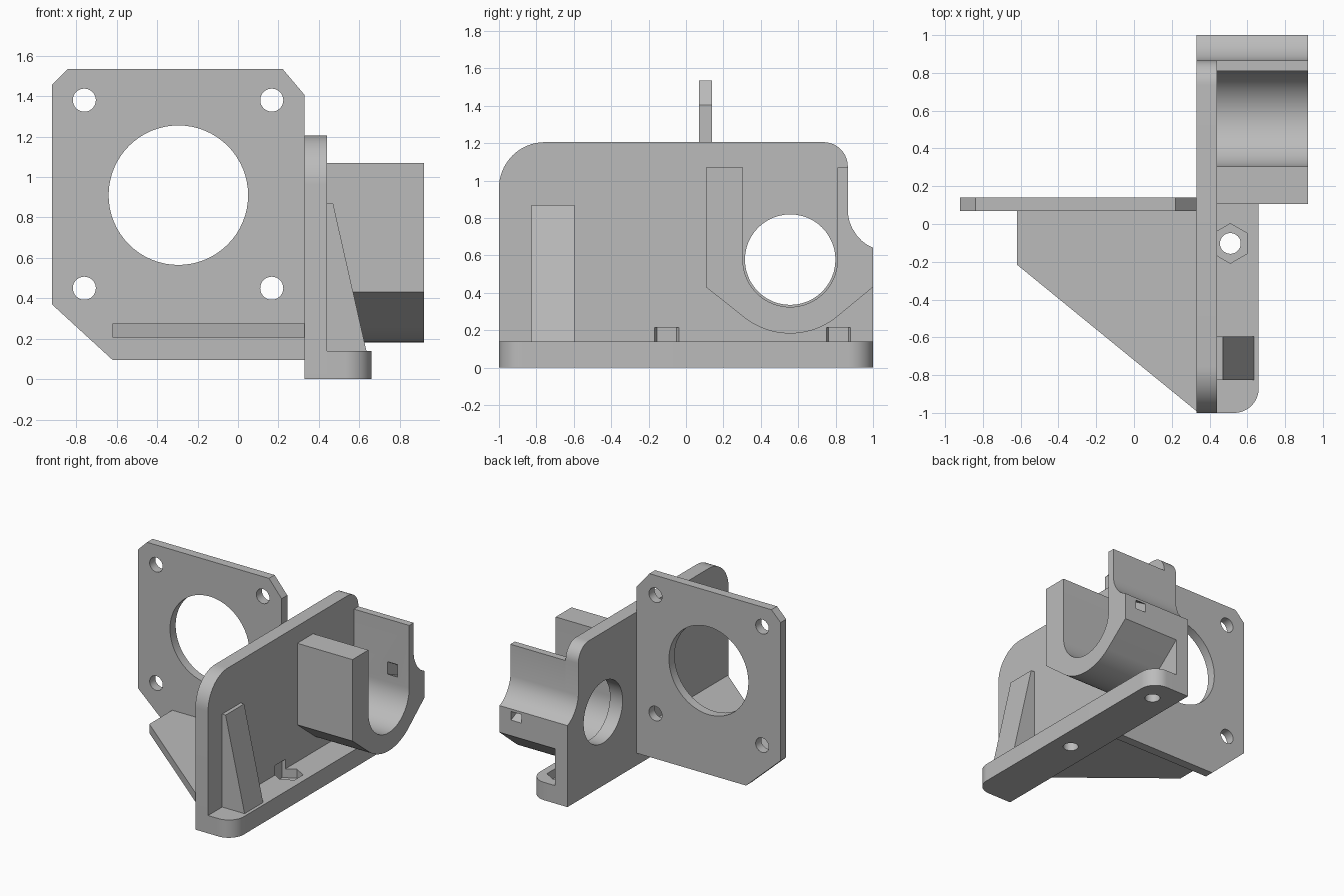
import bpy, bmesh
from math import sin, cos, radians

cube = bpy.data.objects.get("Cube")
if cube:
    bpy.data.objects.remove(cube, do_unlink=True)

grey = bpy.data.materials.new("plain grey")
grey.use_nodes = True
COLOUR = (0.5, 0.5, 0.5, 1)
grey.diffuse_color = COLOUR
grey.node_tree.nodes["Principled BSDF"].inputs["Base Color"].default_value = COLOUR


def arc(cx, cy, r, start, end, steps=16):
    """Points along an arc, angles in degrees."""
    angles = [radians(start + (end - start) * i / steps) for i in range(steps + 1)]
    return [(cx + r * cos(a), cy + r * sin(a)) for a in angles]


def circle(cx, cy, r, sides=48, turn=0):
    return arc(cx, cy, r, turn, turn + 360, sides)[:-1]


def prism(name, outline, axis, low, high):
    """Extrude a flat outline along one axis from low to high."""
    place = {"x": lambda a, b, t: (t, a, b),
             "y": lambda a, b, t: (a, t, b),
             "z": lambda a, b, t: (a, b, t)}[axis]
    bm = bmesh.new()
    rings = [[bm.verts.new(place(a, b, t)) for a, b in outline] for t in (low, high)]
    bm.faces.new(rings[0])
    bm.faces.new(rings[1])
    count = len(outline)
    for i in range(count):
        j = (i + 1) % count
        bm.faces.new((rings[0][i], rings[0][j], rings[1][j], rings[1][i]))
    bmesh.ops.recalc_face_normals(bm, faces=bm.faces)
    mesh = bpy.data.meshes.new(name)
    bm.to_mesh(mesh)
    bm.free()
    mesh.materials.append(grey)
    obj = bpy.data.objects.new(name, mesh)
    bpy.context.collection.objects.link(obj)
    return obj


def activate(obj):
    bpy.ops.object.select_all(action="DESELECT")
    obj.select_set(True)
    bpy.context.view_layer.objects.active = obj


def cut(obj, outline, axis, low, high):
    """Remove a prism from an object."""
    cutter = prism("cutter", outline, axis, low, high)
    cutter.hide_render = True
    mod = obj.modifiers.new("cut", "BOOLEAN")
    mod.operation = "DIFFERENCE"
    mod.solver = "EXACT"
    mod.object = cutter
    activate(obj)
    bpy.ops.object.modifier_apply(modifier=mod.name)
    bpy.data.objects.remove(cutter, do_unlink=True)


# Motor plate with a large opening and four screw holes
motor_plate = prism("motor_plate", [(-0.92, 0.37), (-0.62, 0.095), (0.33, 0.095), (0.33, 1.405),
                                    (0.22, 1.535), (-0.84, 1.535), (-0.92, 1.455)], "y", 0.07, 0.14)
cut(motor_plate, circle(-0.295, 0.91, 0.345, 64), "y", 0, 0.2)
for x in (-0.76, 0.167):
    for z in (0.45, 1.38):
        cut(motor_plate, circle(x, z, 0.057, 32), "y", 0, 0.2)

# Horizontal gusset bracing the motor plate
gusset = prism("gusset", [(-0.62, 0.07), (-0.62, -0.215), (0.33, -0.99), (0.33, 0.07)],
               "z", 0.205, 0.275)

# Hollow scoop shared by the wall and the cradle
BORE_Y, BORE_Z = 0.557, 0.577
scoop = [(1, 0.64), (0.97, 0.655), (0.94, 0.677), (0.913, 0.707),
         (0.89, 0.742), (0.874, 0.78), (0.865, 0.825)]

# Upright side wall with rounded top corners and a shaft hole
side_wall = prism("side_wall", [(-1, 0), (1, 0)] + scoop + arc(0.735, 1.075, 0.13, 0, 90)
                  + arc(-0.755, 0.96, 0.245, 90, 180), "x", 0.33, 0.44)
cut(side_wall, circle(BORE_Y, BORE_Z, 0.242), "x", 0.2, 0.6)

# Base flange with rounded outer corners
base_flange = prism("base_flange", [(0.44, -1)] + arc(0.53, -0.87, 0.13, -90, 0)
                    + arc(0.53, 0.87, 0.13, 0, 90) + [(0.44, 1)], "z", 0, 0.14)

# Screw holes and hexagonal nut pockets, which nick the wall
for y in (-0.103, 0.815):
    cut(base_flange, circle(0.51, y, 0.055, 32), "z", -0.1, 0.3)
    for part in (base_flange, side_wall):
        cut(part, circle(0.51, y, 0.105, 6, 30), "z", 0.07, 0.215)

# Tapered rib
wall_rib = prism("wall_rib", [(0.44, 0.14), (0.635, 0.14), (0.47, 0.87), (0.44, 0.87)],
                 "y", -0.825, -0.595)

# Open-topped bearing cradle
bearing_cradle = prism("bearing_cradle", [(0.107, 1.07), (0.107, 0.43)]
                       + arc(BORE_Y, BORE_Z, 0.395, 232, 308, 24) + [(1, 0.43)] + scoop
                       + [(0.865, 1.07), (BORE_Y + 0.253, 1.07)]
                       + arc(BORE_Y, BORE_Z, 0.253, 0, -180, 32)
                       + [(BORE_Y - 0.253, 1.07)], "x", 0.44, 0.92)

# Sloping tie slot through the thin cradle arm
cut(bearing_cradle, [(0.76, 0.66), (0.76, 0.765), (1.05, 0.59), (1.05, 0.53)], "x", 0.73, 0.82)

for part in (motor_plate, gusset, side_wall, base_flange, wall_rib, bearing_cradle):
    activate(part)
    bpy.ops.object.shade_smooth_by_angle(angle=radians(30))
